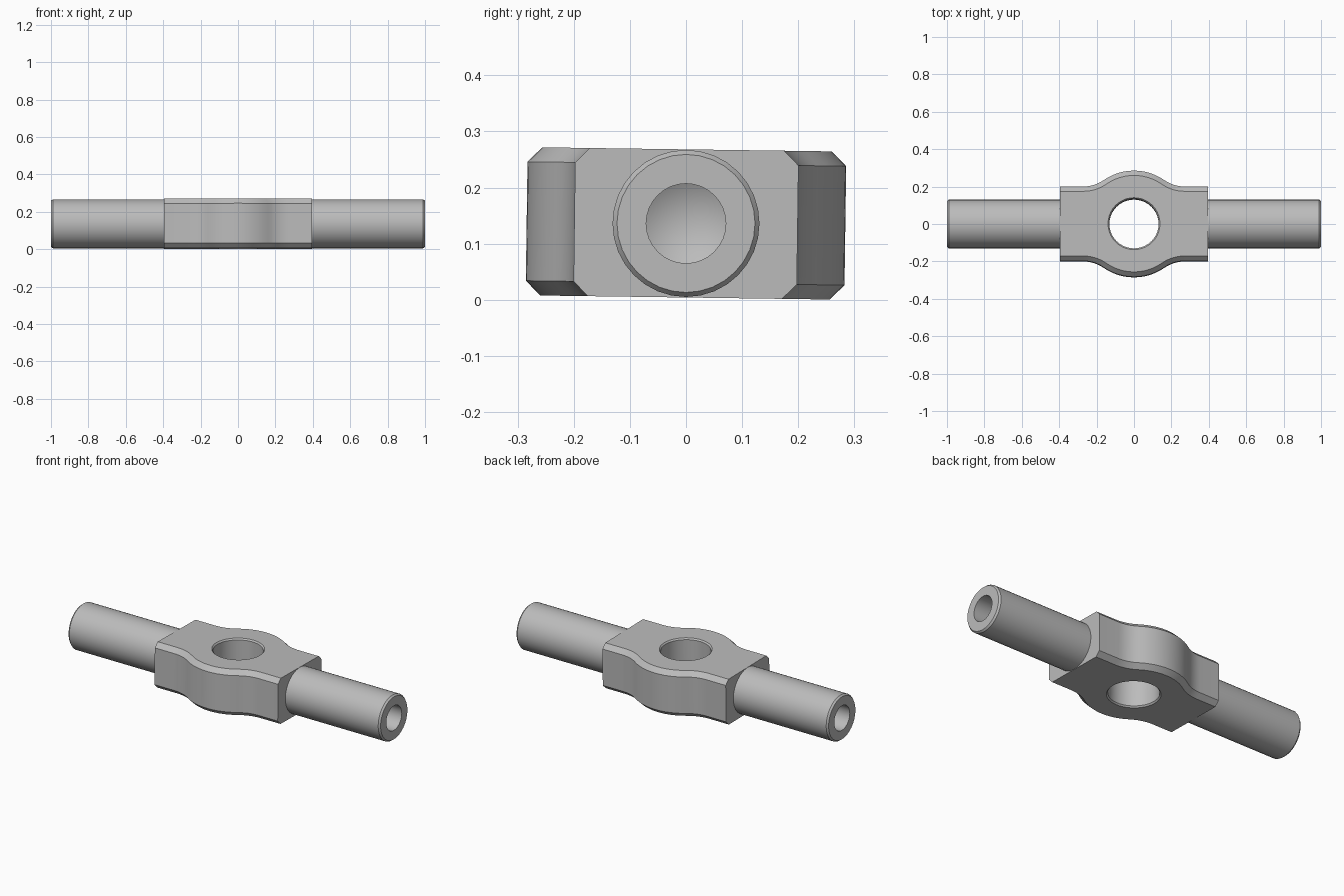
import bpy
import bmesh
from math import sin, cos, pi, radians, sqrt, asin

cube = bpy.data.objects.get("Cube")
if cube:
    bpy.data.objects.remove(cube, do_unlink=True)

CENTRE_Z = 0.136
HALF_H = 0.132
CHAMFER = 0.026
END_X = 0.395
FLAT_Y = 0.199
BOSS_R = 0.284
FILLET_X = 0.27

steel = bpy.data.materials.new("light_grey_steel")
steel.use_nodes = True
steel.diffuse_color = (0.5, 0.5, 0.5, 1)
steel.node_tree.nodes["Principled BSDF"].inputs["Base Color"].default_value = (0.5, 0.5, 0.5, 1)


def finish(name, bm):
    """Turn a bmesh into a shaded object."""
    bmesh.ops.recalc_face_normals(bm, faces=bm.faces)
    mesh = bpy.data.meshes.new(name)
    bm.to_mesh(mesh)
    bm.free()
    mesh.materials.append(steel)
    obj = bpy.data.objects.new(name, mesh)
    bpy.context.collection.objects.link(obj)
    return obj


def make_active(obj):
    bpy.ops.object.select_all(action='DESELECT')
    obj.select_set(True)
    bpy.context.view_layer.objects.active = obj


def shade(obj):
    make_active(obj)
    bpy.ops.object.shade_smooth_by_angle(angle=radians(25))


def lathe(name, profile, axis, sides):
    """Revolve (distance along axis, radius) points; zero radius closes a tip."""
    bm = bmesh.new()
    rings = []
    for d, r in profile:
        ring = []
        for i in range(sides if r else 1):
            a = 2 * pi * i / sides
            u, v = r * cos(a), r * sin(a)
            ring.append(bm.verts.new((d, u, v) if axis == 'X' else (u, v, d)))
        rings.append(ring)
    for a, b in zip(rings, rings[1:]):
        for i in range(sides):
            j = (i + 1) % sides
            corners = [a[i % len(a)], a[j % len(a)], b[j % len(b)], b[i % len(b)]]
            bm.faces.new(list(dict.fromkeys(corners)))
    return finish(name, bm)


def outline(inset):
    """Plan outline: a round boss blended by fillets into flat shoulders."""
    fillet_r = (FILLET_X**2 - BOSS_R**2 + FLAT_Y**2) / (2 * (BOSS_R - FLAT_Y))
    turn = asin(FILLET_X / (BOSS_R + fillet_r))
    rb, rf = BOSS_R - inset, fillet_r + inset
    half = [(rb * sin(turn * i / 6), rb * cos(turn * i / 6)) for i in range(7)]
    for i in range(5, -1, -1):
        a = turn * i / 6
        half.append((FILLET_X - rf * sin(a), FLAT_Y + fillet_r - rf * cos(a)))
    half.append((END_X, FLAT_Y - inset))
    back = [(-x, y) for x, y in half[:0:-1]] + half
    return back + [(x, -y) for x, y in back[::-1]]


# Central block with chamfered long edges
bm = bmesh.new()
layers = [(-HALF_H, CHAMFER), (CHAMFER - HALF_H, 0), (HALF_H - CHAMFER, 0), (HALF_H, CHAMFER)]
loops = [[bm.verts.new((x, y, z)) for x, y in outline(inset)] for z, inset in layers]
for a, b in zip(loops, loops[1:]):
    for i in range(len(a)):
        j = (i + 1) % len(a)
        bm.faces.new((a[i], a[j], b[j], b[i]))
bm.faces.new(loops[0])
bm.faces.new(loops[-1])
block = finish("centre_block", bm)

# Through bore with small countersinks at both faces
bore = lathe("bore_cutter", [(-0.2, 0), (-0.2, 0.139), (-HALF_H, 0.139), (-0.124, 0.132),
                             (0.124, 0.132), (HALF_H, 0.139), (0.2, 0.139), (0.2, 0)], 'Z', 40)
bore.hide_render = True
cut = block.modifiers.new("bore", 'BOOLEAN')
cut.operation = 'DIFFERENCE'
cut.solver = 'EXACT'
cut.object = bore
make_active(block)
bpy.ops.object.modifier_apply(modifier=cut.name)
bpy.data.objects.remove(bore, do_unlink=True)
shade(block)
block.location.z = CENTRE_Z
block.rotation_euler.x = radians(-0.8)

# Round arms with chamfered tips and drilled blind holes
for name, side in (("left_arm", 1), ("right_arm", -1)):
    profile = [(0.385, 0), (0.385, 0.131), (0.99, 0.131), (1.0, 0.123),
               (1.0, 0.071), (0.7, 0.071), (0.66, 0)]
    arm = lathe(name, [(side * d, r) for d, r in profile], 'X', 32)
    shade(arm)
    arm.location.z = CENTRE_Z
